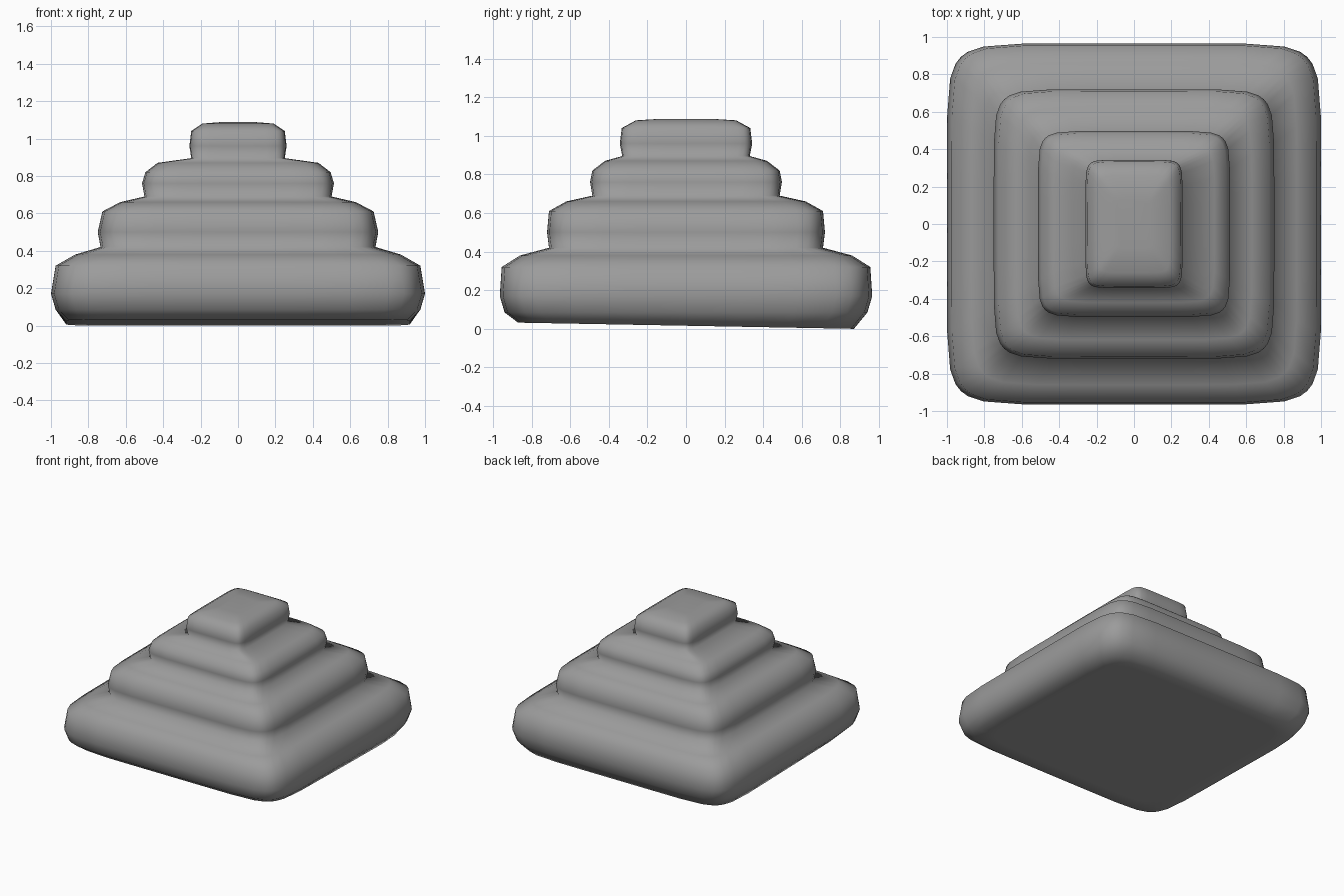
import bpy, bmesh, math

old = bpy.data.objects.get("Cube")
if old:
    bpy.data.objects.remove(old, do_unlink=True)

# Stone material
stone = bpy.data.materials.new("grey stone")
stone.use_nodes = True
COLOUR = (0.33, 0.33, 0.33, 1)
stone.diffuse_color = COLOUR
stone.node_tree.nodes["Principled BSDF"].inputs["Base Color"].default_value = COLOUR

# Half width, half depth and height of each ring, from the underside up
PROFILE = [
    (0.80, 0.76, 0.016), (0.92, 0.87, 0.016), (0.975, 0.94, 0.085),
    (1.00, 0.965, 0.17), (0.975, 0.955, 0.32), (0.87, 0.86, 0.38),
    (0.735, 0.71, 0.42), (0.75, 0.72, 0.50), (0.725, 0.71, 0.61),
    (0.63, 0.62, 0.66), (0.50, 0.485, 0.69), (0.513, 0.497, 0.76),
    (0.495, 0.485, 0.82), (0.43, 0.42, 0.87), (0.25, 0.33, 0.895),
    (0.26, 0.343, 0.96), (0.25, 0.333, 1.04), (0.19, 0.26, 1.08),
    (0.09, 0.13, 1.088),
]
SLOPES = [0, 0.3, 0.6, 0.82, 0.93]  # spacing along each side, to the corner
ROUNDNESS = 9


def plan_points():
    """Unit square with softly bulging sides and rounded corners."""
    side = [-s for s in SLOPES[:0:-1]] + SLOPES
    points = []
    for turn in range(4):
        c, s = round(math.cos(turn * math.pi / 2)), round(math.sin(turn * math.pi / 2))
        for t in side + [1]:
            r = (1 + abs(t) ** ROUNDNESS) ** (-1 / ROUNDNESS)
            points.append((r * (c - s * t), r * (s + c * t)))
    return points


# Stepped pyramid: one skin lofted through all the rings
bm = bmesh.new()
plan = plan_points()
rings = []
for level, (w, d, z) in enumerate(PROFILE):
    tilt = -0.016 / 0.87 if level < 2 else 0  # underside leans slightly
    rings.append([bm.verts.new((x * w, y * d, z + tilt * y * d)) for x, y in plan])
n = len(plan)
for low, high in zip(rings, rings[1:]):
    for i in range(n):
        j = (i + 1) % n
        bm.faces.new((low[i], low[j], high[j], high[i]))
bm.faces.new(rings[0][::-1])
bm.faces.new(rings[-1])
for face in bm.faces:
    face.smooth = True

mesh = bpy.data.meshes.new("stepped_pyramid")
bm.to_mesh(mesh)
bm.free()
mesh.materials.append(stone)
pyramid = bpy.data.objects.new("stepped_pyramid", mesh)
bpy.context.collection.objects.link(pyramid)
